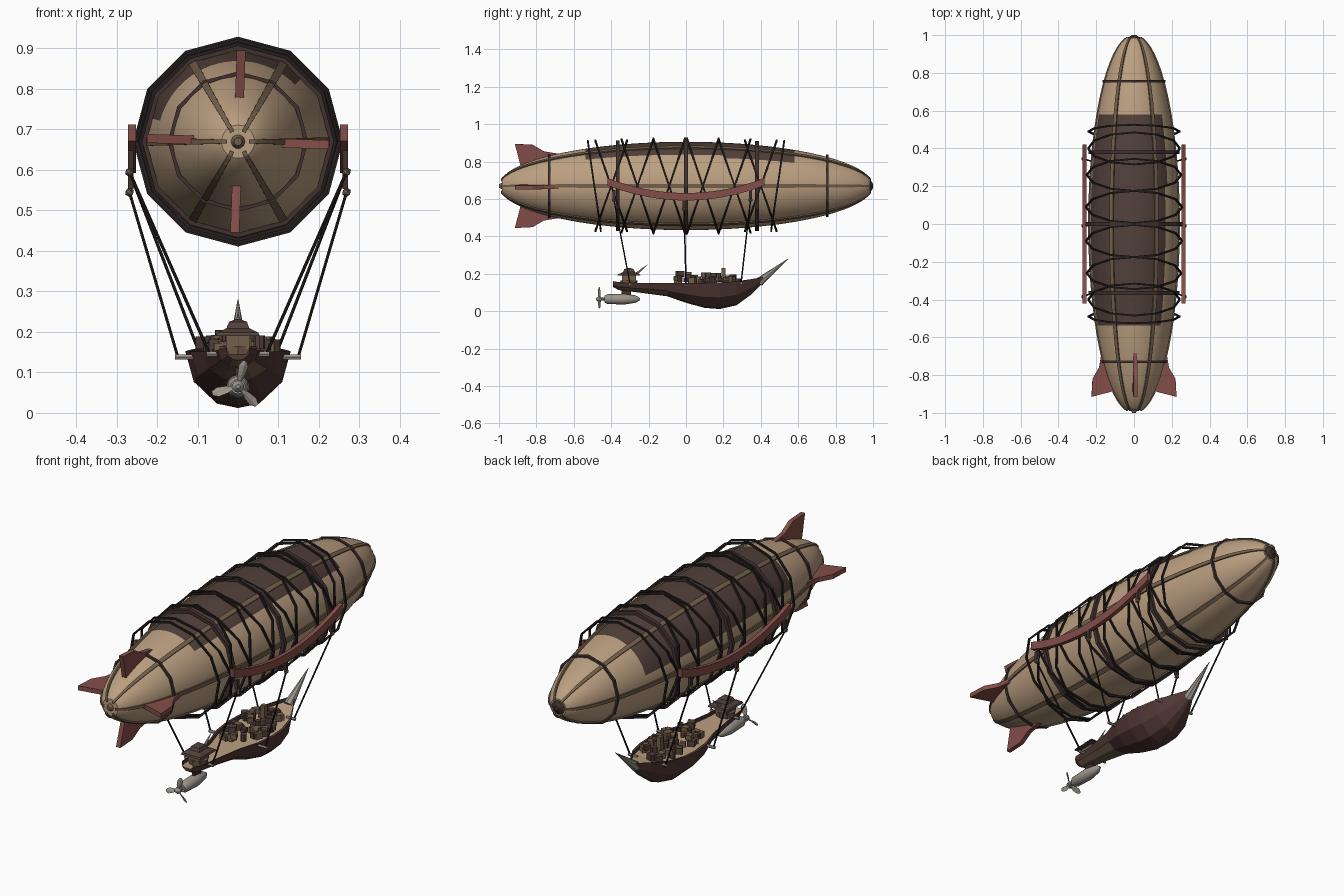
import bpy, bmesh, math, random
from mathutils import Vector, Matrix

if "Cube" in bpy.data.objects:
    bpy.data.objects.remove(bpy.data.objects["Cube"], do_unlink=True)
random.seed(4)
ZC, R = 0.67, 0.236          # envelope axis height and radius


def material(name, *rgb):
    m = bpy.data.materials.new(name)
    m.use_nodes = True
    m.diffuse_color = (*rgb, 1)
    m.node_tree.nodes["Principled BSDF"].inputs["Base Color"].default_value = (*rgb, 1)
    return m


CANVAS = material("tan canvas", 0.5, 0.35, 0.22)
PATCH = material("dark canvas", 0.085, 0.052, 0.043)
RIB = material("brown wood", 0.17, 0.115, 0.07)
RED = material("red wood", 0.23, 0.075, 0.065)
ROPE = material("black rope", 0.018, 0.013, 0.013)
HOOP = material("hoop iron", 0.05, 0.03, 0.028)
HULL = material("hull wood", 0.08, 0.038, 0.034)
METAL = material("grey metal", 0.33, 0.3, 0.26)


def finish(name, bm, mats, smooth=False):
    bmesh.ops.recalc_face_normals(bm, faces=bm.faces)
    me = bpy.data.meshes.new(name)
    bm.to_mesh(me)
    bm.free()
    ob = bpy.data.objects.new(name, me)
    bpy.context.collection.objects.link(ob)
    for m in mats:
        me.materials.append(m)
    if smooth:
        bpy.ops.object.select_all(action='DESELECT')
        bpy.context.view_layer.objects.active = ob
        ob.select_set(True)
        bpy.ops.object.shade_smooth_by_angle(angle=math.radians(35))
    return ob


def loft(name, rings, mats, smooth=False, closed=False, rule=None):
    """Skin a list of closed cross-sections."""
    bm = bmesh.new()
    rows = [[bm.verts.new(p) for p in ring] for ring in rings]
    n = len(rows[0])
    pairs = list(zip(rows, rows[1:])) + ([(rows[-1], rows[0])] if closed else [])
    for a, b in pairs:
        for i in range(n):
            j = (i + 1) % n
            bm.faces.new((a[i], a[j], b[j], b[i]))
    if not closed:
        bm.faces.new(rows[0])
        bm.faces.new(rows[-1])
    if rule:
        for f in bm.faces:
            f.material_index = rule(f.calc_center_median())
    return finish(name, bm, mats, smooth)


def around(r, y, n, x=0, z=ZC, turn=0):
    """Circle of points about the long axis."""
    return [(x + r * math.sin(turn + i * math.tau / n), y,
             z + r * math.cos(turn + i * math.tau / n)) for i in range(n)]


def tube(name, a, b, r, mat, r2=None, n=6):
    a, b = Vector(a), Vector(b)
    q = (b - a).to_track_quat('Z', 'Y')
    circle = [Vector((math.cos(i * math.tau / n), math.sin(i * math.tau / n), 0)) for i in range(n)]
    return loft(name, [[a + q @ (c * r) for c in circle],
                       [b + q @ (c * (r if r2 is None else r2)) for c in circle]], [mat])


def box(name, centre, size, mat, spin=0):
    bm = bmesh.new()
    bmesh.ops.create_cube(bm, size=1, matrix=Matrix.Translation(centre)
                          @ Matrix.Rotation(spin, 4, 'Z') @ Matrix.Diagonal((*size, 1)))
    return finish(name, bm, [mat])


def hoop(name, y, r, wide, thick, mat, tilt=0):
    """Twelve-sided band; tilt shifts its top along the axis."""
    rings = []
    for i in range(12):
        t = i * math.tau / 12
        s, c = math.sin(t), math.cos(t)
        rings.append([(rr * s, y + dy + tilt * c, ZC + rr * c)
                      for rr, dy in ((r, -wide / 2), (r + thick, -wide / 2),
                                     (r + thick, wide / 2), (r, wide / 2))])
    return loft(name, rings, [mat], closed=True)


def girth(y):
    return R * math.sqrt(max(0, 1 - y * y))


# Envelope with the dark upper covering
def covering(p):
    t = math.degrees(math.atan2(p.x, p.z - ZC))
    return 1 if -0.55 < p.y < 0.57 and -76 < t < (52 if p.y > 0.2 else 45) else 0


stations = [-0.985 * math.cos(i * math.pi / 60) for i in range(61)]
loft("envelope", [around(girth(y), y, 72) for y in stations], [CANVAS, PATCH], True, rule=covering)

# Six lengthwise ribs
for k in range(6):
    t = math.radians(30 + 60 * k)
    out, side = Vector((math.sin(t), 0, math.cos(t))), Vector((math.cos(t), 0, -math.sin(t)))
    rings = []
    for i in range(31):
        y = -0.99 * math.cos(i * math.pi / 30)
        h = 0.004 + 0.007 * girth(y) / R
        base = Vector((0, y, ZC))
        g = girth(y)
        rings.append([base + out * (g - 0.006) - side * h, base + out * (g + 0.007) - side * h,
                      base + out * (g + 0.007) + side * h, base + out * (g - 0.006) + side * h])
    loft("envelope_rib", rings, [RIB])
loft("nose_cap", [around(r, y, 12) for y, r in ((0.965, 0.045), (0.985, 0.034), (1.0, 0.012))], [HOOP])
tube("tail_cap", (0, -0.97, ZC), (0, -1.0, ZC), 0.025, RIB, 0.01, 10)

# Iron hoops and slanted rope lashings
for y in (-0.365, 0, 0.38):
    hoop("main_hoop", y, girth(y) + 0.006, 0.02, 0.016, HOOP)
for y in (-0.73, 0.755):
    hoop("end_hoop", y, girth(y) + 0.002, 0.013, 0.01, HOOP)
for s in (-1, 1):
    hoop("end_lashing", s * 0.49, 0.236, 0.009, 0.009, ROPE, s * 0.035)
    for y, r in ((0.4, 0.238), (0.26, 0.245), (0.09, 0.25)):
        for lean in (-1, 1):
            hoop("rope_lashing", s * y, r, 0.009, 0.009, ROPE, lean * 0.085)

# Four tail fins
fin = ((-0.915, 0.225), (-0.82, 0.22), (-0.76, 0.185), (-0.64, 0.165), (-0.7, 0.13), (-0.88, 0.09))
for k in range(4):
    t = math.radians(90 * k + 2)
    out, side = Vector((math.sin(t), 0, math.cos(t))), Vector((math.cos(t), 0, -math.sin(t)))
    loft("tail_fin", [[out * r + side * w + Vector((0, y, ZC)) for y, r in fin]
                      for w in (-0.011, 0.011)], [RED])

# Bowed side rails, tackle and suspension ropes
for s in (-1, 1):
    rings = []
    for i in range(13):
        y = -0.42 + 0.07 * i
        z = 0.612 + 0.08 * (y / 0.42) ** 2
        rings.append([(s * x, y, z + dz) for x, dz in
                      ((0.252, -0.02), (0.272, -0.02), (0.272, 0.02), (0.252, 0.02))])
    loft("side_rail", rings, [RED])
    for y, z, yh, xh, zh in ((-0.385, 0.64, -0.3, 0.062, 0.15), (-0.01, 0.59, 0, 0.14, 0.143),
                             (0.345, 0.64, 0.295, 0.088, 0.155)):
        box("tackle_block", (s * 0.265, y, z - 0.015), (0.014, 0.018, 0.045), HOOP)
        bm = bmesh.new()
        bmesh.ops.create_icosphere(bm, subdivisions=1, radius=0.012,
                                   matrix=Matrix.Translation((s * 0.268, y, z - 0.045)))
        finish("pulley", bm, [RIB])
        tube("suspension_rope", (s * 0.268, y, z - 0.045), (s * (xh + 0.01), yh, zh), 0.004, ROPE)
        tube("rope_cleat", (s * (xh - 0.03), yh, zh - 0.005), (s * (xh + 0.016), yh, zh - 0.005), 0.007, METAL)

# Hull: (y, half width, deck height, keel height)
frames = ((-0.39, 0.03, 0.157, 0.13), (-0.36, 0.05, 0.152, 0.113), (-0.25, 0.06, 0.148, 0.1),
          (-0.1, 0.085, 0.147, 0.08), (0, 0.118, 0.147, 0.045), (0.1, 0.13, 0.148, 0.018),
          (0.18, 0.125, 0.15, 0.012), (0.27, 0.1, 0.156, 0.032), (0.35, 0.055, 0.168, 0.09),
          (0.42, 0.012, 0.18, 0.16))
rings = []
for y, w, d, k in frames:
    half = [(w * 0.9, d - 0.012), (w * 0.9, d + 0.004), (w, d + 0.004),
            (w * 0.84, k + (d - k) * 0.45), (w * 0.42, k + (d - k) * 0.08)]
    rings.append([(x, y, z) for x, z in half] + [(0, y, k)] + [(-x, y, z) for x, z in half[::-1]])
hull = loft("hull", rings, [HULL, CANVAS, RIB])
for f in hull.data.polygons:
    if f.normal.z > 0.9 and abs(f.center.x) < 0.005:
        f.material_index = 1
    elif f.normal.z < -0.7 and f.center.y < -0.1:
        f.material_index = 2
tube("bow_ram", (0, 0.39, 0.155), (0, 0.545, 0.28), 0.024, METAL, 0.001, 8)

# Heaped cargo
for i in range(60):
    y = random.uniform(-0.06, 0.28)
    reach = 0.095 - 0.45 * max(0, y - 0.17) - 0.35 * max(0, 0.04 - y)
    x = random.uniform(-reach, reach)
    size = random.uniform(0.018, 0.032)
    z = 0.145 + size / 2 + random.choice((0, 0, 0.022, 0.04)) * (1 - abs(x) / 0.12)
    mat = random.choice((RIB, RIB, PATCH, HULL))
    if i % 4:
        box("cargo_crate", (x, y, z), (size, size * 1.2, size), mat, random.uniform(0, 3))
    else:
        tube("cargo_barrel", (x, y, z - size / 2), (x, y, z + size * 0.6), size * 0.45, mat, n=8)
box("cargo_tall_crate", (0, 0.2, 0.185), (0.022, 0.022, 0.09), RIB)

# Stern cabin with flared roof
tube("cabin_base", (0, -0.305, 0.14), (0, -0.305, 0.165), 0.042, RIB, 0.046, 8)
box("cabin_wall", (0, -0.305, 0.18), (0.06, 0.075, 0.045), RIB)
loft("cabin_roof", [[(sx * w, -0.305 + sy * w * 1.15, z) for sx, sy in ((1, 1), (-1, 1), (-1, -1), (1, -1))]
                    for w, z in ((0.054, 0.19), (0.05, 0.198), (0.028, 0.209), (0.022, 0.225), (0.004, 0.232))],
     [PATCH])
tube("cabin_boom", (0, -0.265, 0.2), (0, -0.205, 0.25), 0.009, METAL, 0.001)

# Engine pod and propeller
PZ = 0.065
loft("engine_pod", [around(r, y, 12, z=PZ) for y, r in
                    ((-0.435, 0.018), (-0.42, 0.026), (-0.33, 0.029), (-0.27, 0.02), (-0.245, 0.005))],
     [METAL], True)
box("engine_strut", (0, -0.32, 0.1), (0.014, 0.05, 0.04), HOOP)
tube("propeller_shaft", (0, -0.43, PZ), (0, -0.46, PZ), 0.008, METAL, n=8)
loft("propeller_hub", [around(r, y, 10, z=PZ) for y, r in ((-0.455, 0.015), (-0.468, 0.015), (-0.482, 0.005))],
     [METAL])
for k in range(3):
    t = math.radians(15 + 120 * k)
    out, side = Vector((math.sin(t), 0, math.cos(t))), Vector((math.cos(t), 0, -math.sin(t)))
    rings = []
    for r, w, twist in ((0.008, 0.005, 0.9), (0.03, 0.012, 0.7), (0.052, 0.013, 0.45), (0.066, 0.005, 0.3)):
        chord = side * math.cos(twist) + Vector((0, math.sin(twist), 0))
        flat = chord.cross(out) * 0.0025
        c = Vector((0, -0.464, PZ)) + out * r
        rings.append([c - chord * w, c + flat, c + chord * w, c - flat])
    loft("propeller_blade", rings, [METAL])
